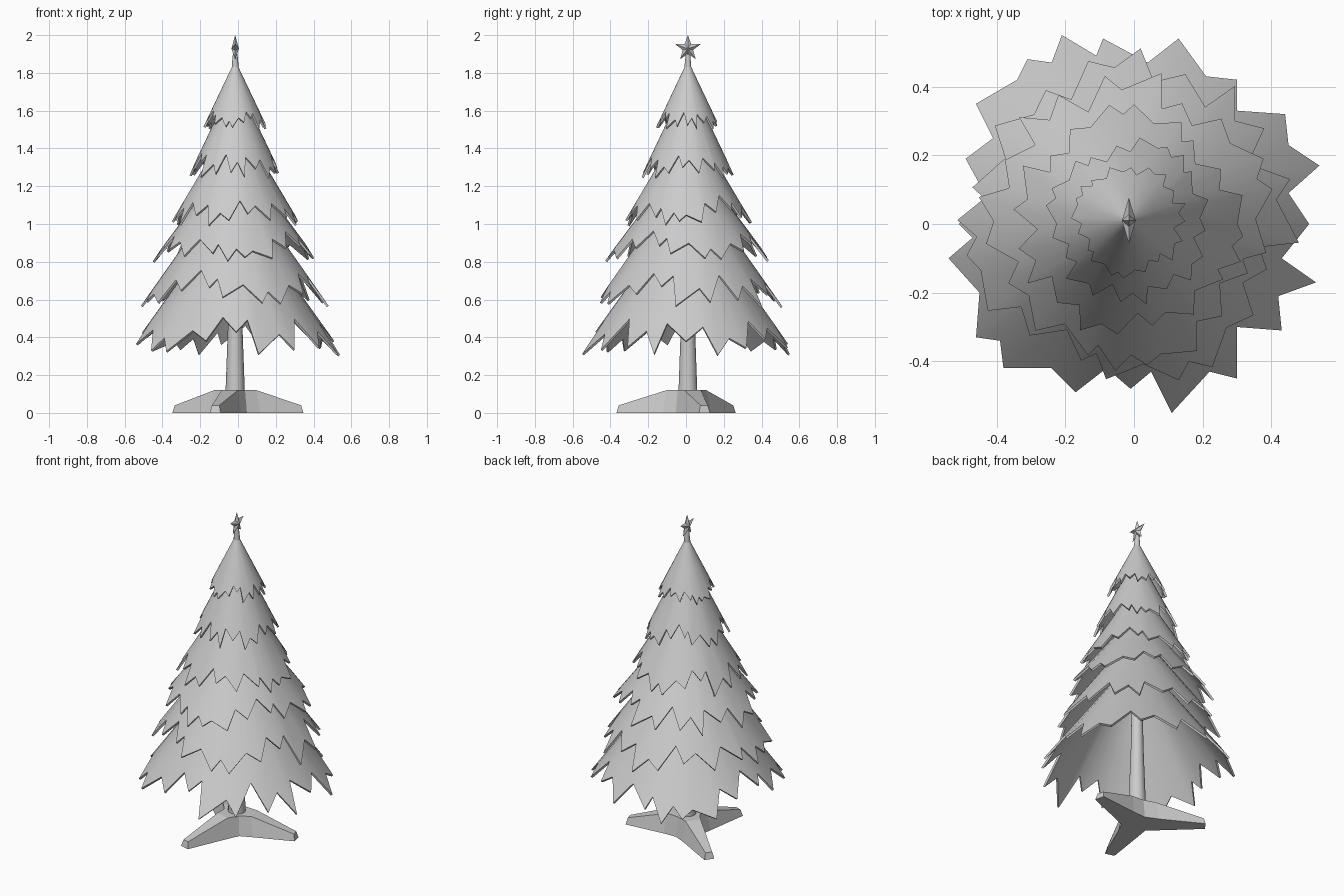
import bpy, bmesh
from math import sin, cos, pi, radians, hypot
from mathutils import Vector, Matrix

if "Cube" in bpy.data.objects:
    bpy.data.objects.remove(bpy.data.objects["Cube"])

AXIS = Vector((-0.015, 0.01))   # trunk axis in plan


def make(name, verts, faces, smooth=False):
    me = bpy.data.meshes.new(name)
    me.from_pydata([tuple(v) for v in verts], [], faces)
    bm = bmesh.new()
    bm.from_mesh(me)
    bmesh.ops.recalc_face_normals(bm, faces=bm.faces)
    bm.to_mesh(me)
    bm.free()
    ob = bpy.data.objects.new(name, me)
    bpy.context.collection.objects.link(ob)
    if smooth:
        bpy.ops.object.select_all(action='DESELECT')
        ob.select_set(True)
        bpy.context.view_layer.objects.active = ob
        bpy.ops.object.shade_smooth_by_angle(angle=radians(35))
    return ob


def lathe(name, profile, n=14):
    verts = [(AXIS.x + r * cos(2 * pi * i / n), AXIS.y + r * sin(2 * pi * i / n), z)
             for r, z in profile for i in range(n)]
    faces = [(k * n + i, k * n + (i + 1) % n, (k + 1) * n + (i + 1) % n, (k + 1) * n + i)
             for k in range(len(profile) - 1) for i in range(n)]
    faces += [tuple(range(n)), tuple(range(len(verts) - n, len(verts)))]
    return make(name, verts, faces, True)


# Jagged rim of the lowest tier in plan (hundredths): tip, valley, tip, ...
RIM = [(-21, 55), (-11, 49), (-9, 54), (4, 47), (13, 54), (21, 43), (30, 42), (30, 33),
       (44, 32), (45, 23), (54, 17), (45, 9), (51, 0), (43, -10), (53, -17), (42, -21),
       (43, -31), (30, -30), (30, -45), (22, -43), (11, -55), (5, -43), (-1, -48), (-8, -42),
       (-17, -49), (-24, -42), (-38, -42), (-39, -34), (-46, -33), (-45, -20), (-54, -10),
       (-47, -4), (-51, 0), (-43, 8), (-49, 19), (-41, 25), (-46, 35), (-34, 42),
       (-31, 48), (-24, 47)]


# Branch tiers: cone shells cut by the jagged rim, scaled and turned per tier
def tier(name, z_top, slope, scale, turn):
    rot = Matrix.Rotation(radians(turn), 2)
    rim = [rot @ ((Vector(p) / 100 - AXIS) * scale) for p in RIM]
    n, r0 = len(rim), 0.018
    verts = []
    for f in (0, 0.5, 1):
        for p in rim:
            r = r0 + (p.length - r0) * f
            q = p.normalized() * r + AXIS
            verts.append((q.x, q.y, z_top - slope * (r - r0)))
    faces = [(k * n + i, k * n + (i + 1) % n, (k + 1) * n + (i + 1) % n, (k + 1) * n + i)
             for k in range(2) for i in range(n)]
    ob = make(name, verts, faces)
    if ob.data.polygons[0].normal.z < 0:
        ob.data.flip_normals()
    for p in ob.data.polygons:
        p.use_smooth = True
    mod = ob.modifiers.new("thickness", 'SOLIDIFY')
    mod.thickness, mod.offset = 0.012, -1
    bpy.ops.object.select_all(action='DESELECT')
    ob.select_set(True)
    bpy.context.view_layer.objects.active = ob
    bpy.ops.object.modifier_apply(modifier=mod.name)
    bpy.ops.object.shade_smooth_by_angle(angle=radians(35))


for i, t in enumerate([(1.09, 1.4, 1.0, 0), (1.25, 1.42, 0.87, 70), (1.37, 1.34, 0.765, 155),
                       (1.55, 1.68, 0.605, 230), (1.735, 2.1, 0.435, 300), (1.83, 2.1, 0.3, 35)]):
    tier(f"branch_tier_{i + 1}", *t)

# Trunk with the star post at its tip
lathe("trunk", [(0.053, 0.06), (0.05, 0.14), (0.037, 0.5), (0.018, 1.6), (0.018, 1.84), (0.012, 1.9)])

# Five-pointed star facing along x, with a raised centre on both sides
verts = []
for i in range(10):
    r, a = (0.07 if i % 2 == 0 else 0.029), pi / 2 + i * pi / 5
    verts.append((AXIS.x, AXIS.y + r * cos(a), 1.93 + r * sin(a)))
verts += [(AXIS.x - 0.02, AXIS.y, 1.928), (AXIS.x + 0.02, AXIS.y, 1.928)]
make("star", verts, [(i, (i + 1) % 10, c) for i in range(10) for c in (10, 11)])

# Three-legged stand: one outline, flat below, sloping legs above
LEGS = [(14, 0.365), (144, 0.39), (254, 0.385)]     # direction, length
bottom, top = [], []
for k, (deg, length) in enumerate(LEGS):
    a = radians(deg)
    d, s = Vector((cos(a), sin(a))), Vector((-sin(a), cos(a)))
    prev = radians(LEGS[k - 1][0] - (360 if k == 0 else 0))
    m = (a + prev) / 2
    notch = Vector((cos(m), sin(m)))
    low = [notch * 0.09, d * 0.12 - s * 0.065, d * length - s * 0.03,
           d * length + s * 0.03, d * 0.12 + s * 0.065]
    high = [notch * 0.075, d * 0.105 - s * 0.045, d * (length - 0.01) - s * 0.02,
            d * (length - 0.01) + s * 0.02, d * 0.105 + s * 0.045]
    bottom += [(*(p + AXIS), 0.0) for p in low]
    top += [(*(p + AXIS), 0.04 if j in (2, 3) else 0.12) for j, p in enumerate(high)]
n = len(bottom)
faces = [tuple(range(n)), tuple(n + i for i in range(n) if i % 5 not in (2, 3))]
faces += [(i, (i + 1) % n, n + (i + 1) % n, n + i) for i in range(n)]
faces += [tuple(n + 5 * k + j for j in (1, 2, 3, 4)) for k in range(3)]
make("stand", bottom + top, faces)
